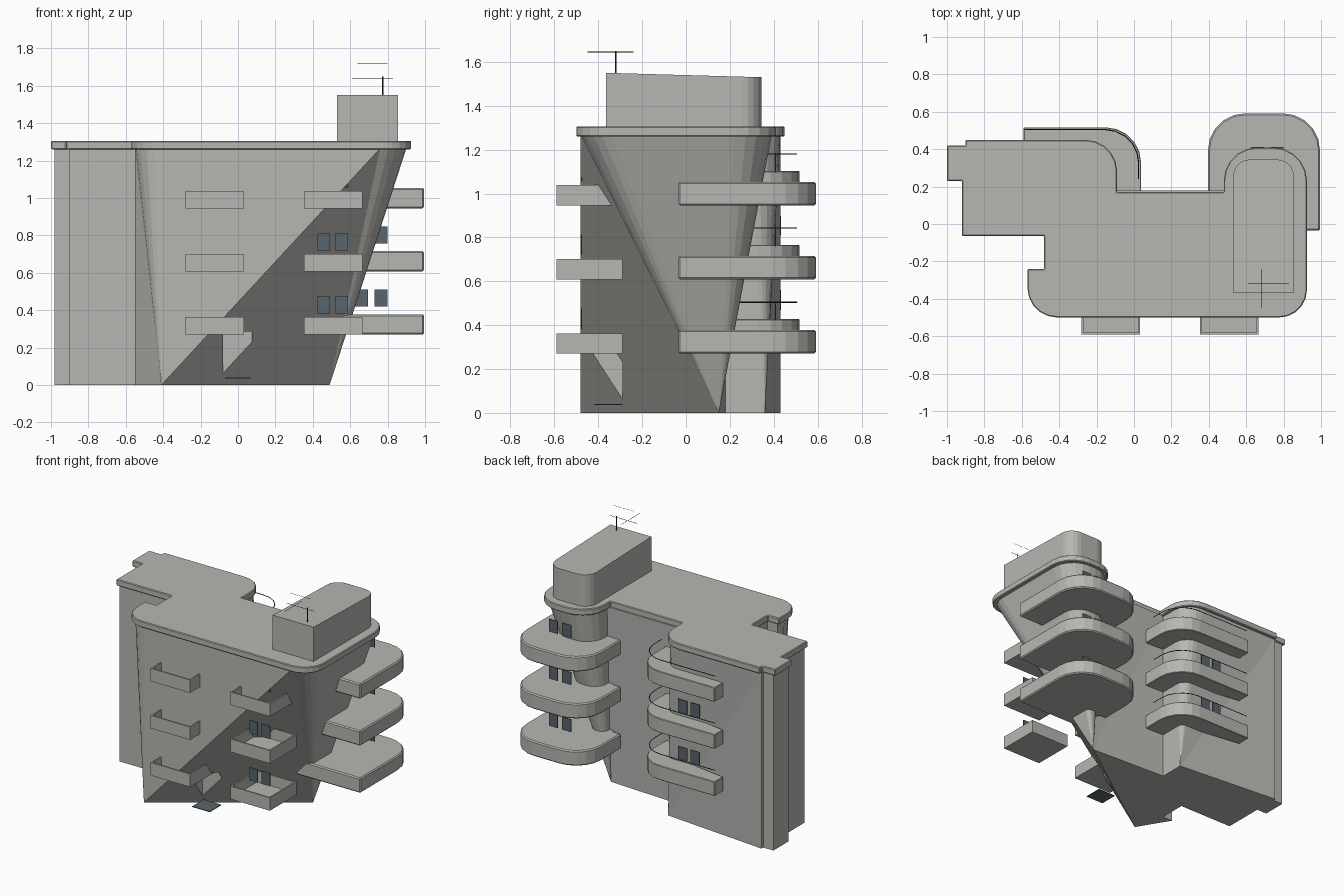
import bpy, bmesh, math
from mathutils import Vector

if "Cube" in bpy.data.objects:
    bpy.data.objects.remove(bpy.data.objects["Cube"])


def material(name, rgb):
    m = bpy.data.materials.new(name)
    m.diffuse_color = (*rgb, 1)
    m.use_nodes = True
    m.node_tree.nodes["Principled BSDF"].inputs["Base Color"].default_value = m.diffuse_color
    return m


CONCRETE = material("pale concrete", (0.47, 0.475, 0.445))
GLASS = material("slate glass", (0.10, 0.13, 0.15))
METAL = material("dark metal", (0.03, 0.03, 0.03))


def finish(bm, name, mat):
    bmesh.ops.recalc_face_normals(bm, faces=bm.faces)
    me = bpy.data.meshes.new(name)
    bm.to_mesh(me)
    bm.free()
    ob = bpy.data.objects.new(name, me)
    me.materials.append(mat)
    bpy.context.collection.objects.link(ob)
    return ob


def rounded(corners, seg=5):
    """Corners (x, y, radius) -> list of (point, corner index)."""
    out, n = [], len(corners)
    for i, (x, y, r) in enumerate(corners):
        p = Vector((x, y))
        if r == 0:
            out.append((p, i))
            continue
        a = (Vector(corners[i - 1][:2]) - p).normalized()
        b = (Vector(corners[(i + 1) % n][:2]) - p).normalized()
        for k in range(seg + 1):
            t = math.pi / 2 * k / seg
            out.append((p + a * r * (1 - math.sin(t)) + b * r * (1 - math.cos(t)), i))
    return out


def slab(name, corners, z0, z1, mat=CONCRETE, bevel=0.0):
    bm = bmesh.new()
    pts = [p for p, _ in rounded(corners)]
    lo = [bm.verts.new((p.x, p.y, z0)) for p in pts]
    hi = [bm.verts.new((p.x, p.y, z1)) for p in pts]
    bm.faces.new(lo[::-1])
    bm.faces.new(hi)
    for i in range(len(pts)):
        j = (i + 1) % len(pts)
        bm.faces.new((lo[i], lo[j], hi[j], hi[i]))
    ob = finish(bm, name, mat)
    if bevel:
        mod = ob.modifiers.new("edge", "BEVEL")
        mod.width, mod.segments, mod.angle_limit = bevel, 1, math.radians(50)
    return ob


def box(name, x0, x1, y0, y1, z0, z1, mat=CONCRETE):
    return slab(name, [(x0, y0, 0), (x1, y0, 0), (x1, y1, 0), (x0, y1, 0)], z0, z1, mat)


def wire(name, pts, r=0.002):
    cu = bpy.data.curves.new(name, "CURVE")
    cu.dimensions = "3D"
    cu.bevel_depth, cu.bevel_resolution = r, 0
    sp = cu.splines.new("POLY")
    sp.points.add(len(pts) - 1)
    for q, p in zip(sp.points, pts):
        q.co = (*p, 1)
    cu.materials.append(METAL)
    ob = bpy.data.objects.new(name, cu)
    bpy.context.collection.objects.link(ob)


# Body: rounded plan at the top, its round corners running to single points at the ground
APEX = (0.49, 0.15)
plan = [(-0.55, -0.48, 0.15), (0.90, -0.48, 0.14), (0.90, 0.39, 0.17), (0.50, 0.39, 0.17),
        (0.50, 0.18, 0), (-0.11, 0.18, 0), (-0.11, 0.43, 0.14), (-0.90, 0.43, 0),
        (-0.90, 0.41, 0), (-0.98, 0.41, 0), (-0.98, 0.24, 0), (-0.90, 0.24, 0),
        (-0.90, -0.055, 0), (-0.47, -0.055, 0), (-0.47, -0.25, 0), (-0.55, -0.25, 0)]
foot = {0: (-0.41, -0.48), 1: APEX, 2: APEX, 3: APEX, 4: APEX, 6: (-0.11, 0.36)}
ring = rounded(plan)
bm = bmesh.new()
feet = []
for i, c in enumerate(plan):
    xy = foot.get(i, c[:2])
    same = feet and xy == APEX and foot.get(i - 1) == APEX
    feet.append(feet[-1] if same else bm.verts.new((*xy, 0)))
top = [bm.verts.new((p.x, p.y, 1.265)) for p, _ in ring]
for k in range(len(ring)):
    j = (k + 1) % len(ring)
    b0, b1 = feet[ring[k][1]], feet[ring[j][1]]
    bm.faces.new((top[k], b0, top[j]))
    if b0 is not b1:
        bm.faces.new((top[j], b0, b1))
bm.faces.new(top)
bm.faces.new(list(dict.fromkeys(feet))[::-1])
body = finish(bm, "tapered_body", CONCRETE)

# Entrance recess cut into the sloping front
cutter = box("entrance_cutter", -0.08, 0.075, -0.47, -0.29, -0.1, 0.285)
cutter.hide_render = True
mod = body.modifiers.new("entrance", "BOOLEAN")
mod.operation, mod.object, mod.solver = "DIFFERENCE", cutter, "EXACT"
bpy.context.view_layer.objects.active = body
bpy.ops.object.modifier_apply(modifier="entrance")
bpy.data.objects.remove(cutter)
box("entrance_mat", -0.07, 0.07, -0.42, -0.29, 0.035, 0.04, GLASS)

# Roof slab
slab("roof_slab", [(-0.57, -0.50, 0.16), (0.925, -0.50, 0.15), (0.925, 0.41, 0.18),
                   (0.48, 0.41, 0.18), (0.48, 0.17, 0), (-0.09, 0.17, 0), (-0.09, 0.45, 0.17),
                   (-0.90, 0.45, 0), (-0.90, 0.42, 0), (-1, 0.42, 0), (-1, 0.23, 0),
                   (-0.92, 0.23, 0), (-0.92, -0.065, 0), (-0.48, -0.065, 0),
                   (-0.48, -0.24, 0), (-0.57, -0.24, 0)], 1.26, 1.305, bevel=0.005)

# Roof house, its top falling slightly to the back
house = slab("roof_house", [(0.53, -0.365, 0), (0.855, -0.365, 0), (0.855, 0.345, 0.09),
                            (0.53, 0.345, 0.09)], 1.30, 1.55)
for v in house.data.vertices:
    if v.co.z > 1.5:
        v.co.z -= 0.02 * (v.co.y + 0.365) / 0.71

# Aerial
wire("aerial_mast", [(0.775, -0.32, 1.54), (0.775, -0.32, 1.65)], 0.004)
wire("aerial_boom", [(0.68, -0.45, 1.645), (0.68, -0.24, 1.645)], 0.0015)
wire("aerial_bar", [(0.61, -0.32, 1.64), (0.83, -0.32, 1.64)], 0.0015)
wire("aerial_top_bar", [(0.64, -0.32, 1.72), (0.80, -0.32, 1.72)], 0.001)

for n, z in enumerate((0.27, 0.608, 0.945)):
    # Large rounded balcony wrapping the back right corner
    slab(f"corner_balcony_{n}", [(0.45, -0.035, 0), (0.995, -0.035, 0), (0.995, 0.592, 0.20),
                                 (0.395, 0.592, 0.20), (0.395, 0.17, 0), (0.45, 0.17, 0)],
         z, z + 0.108, bevel=0.008)
    # Back left balcony with thin rail
    zb = z + 0.055
    slab(f"back_balcony_{n}", [(-0.12, 0.17, 0), (0.038, 0.17, 0), (0.038, 0.517, 0.19),
                               (-0.59, 0.517, 0), (-0.59, 0.42, 0), (-0.12, 0.35, 0)],
         zb, zb + 0.103, bevel=0.004)
    arc = rounded([(0.025, 0.24, 0), (0.025, 0.505, 0.18), (-0.585, 0.505, 0)])
    wire(f"back_rail_{n}", [(p.x, p.y, z + 0.235) for p, _ in arc], 0.003)
    for m, x in enumerate((0.625, 0.73)):
        box(f"corner_window_{n}_{m}", x, x + 0.07, 0.405, 0.411, z + 0.15, z + 0.24, GLASS)
    for m, x in enumerate((0.425, 0.522)):
        box(f"front_window_{n}_{m}", x, x + 0.067, -0.479, -0.474, z + 0.112, z + 0.205, GLASS)
    if n < 2:
        for m, x in enumerate((-0.41, -0.31)):
            box(f"back_window_{n}_{m}", x, x + 0.07, 0.428, 0.434, z + 0.20, z + 0.29, GLASS)
    # Front tray balconies: floor and parapets
    for side, x in (("left", -0.28), ("right", 0.353)):
        x1, t, h = x + 0.313, 0.01, z + 0.093
        tag = f"{side}_balcony_{n}"
        box(tag + "_floor", x, x1, -0.59, -0.29, z, z + 0.015)
        box(tag + "_front", x, x1, -0.59, -0.59 + t, z, h)
        box(tag + "_back", x, x1, -0.29 - t, -0.29, z, h)
        box(tag + "_side_a", x, x + t, -0.59, -0.29, z, h)
        box(tag + "_side_b", x1 - t, x1, -0.59, -0.29, z, h)
